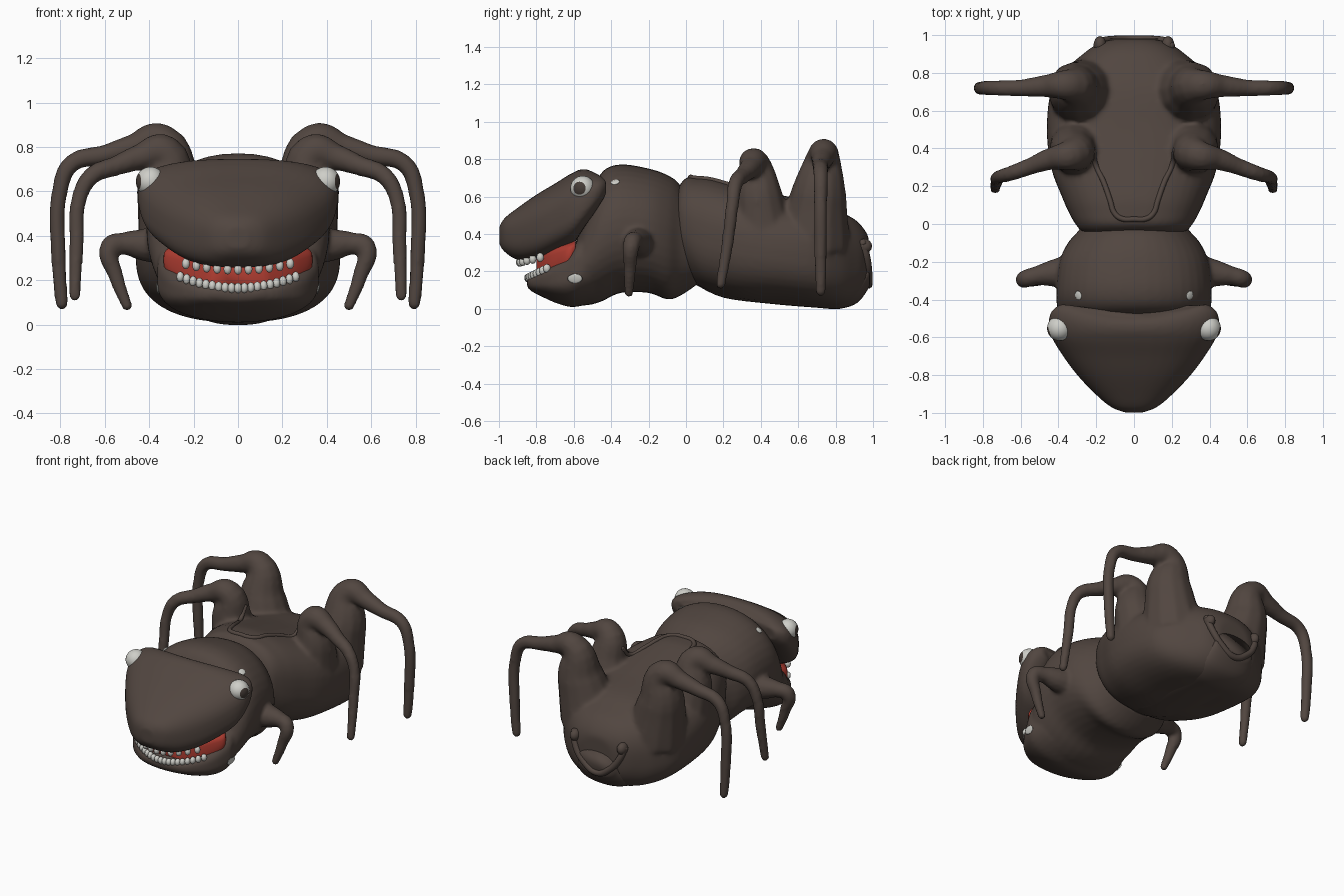
import bpy, bmesh, math
from mathutils import Vector
from mathutils.bvhtree import BVHTree

if "Cube" in bpy.data.objects:
    bpy.data.objects.remove(bpy.data.objects["Cube"])


def material(name, rgb):
    m = bpy.data.materials.new(name)
    m.diffuse_color = (*rgb, 1)
    m.use_nodes = True
    m.node_tree.nodes["Principled BSDF"].inputs["Base Color"].default_value = m.diffuse_color
    return m


HIDE = material("brown hide", (0.083, 0.061, 0.051))
RED = material("mouth red", (0.42, 0.045, 0.03))
BONE = material("tooth grey", (0.62, 0.62, 0.58))
PUPIL = material("pupil brown", (0.06, 0.045, 0.038))


def finish(name, bm, *mats):
    bmesh.ops.recalc_face_normals(bm, faces=bm.faces)
    for f in bm.faces:
        f.smooth = True
    me = bpy.data.meshes.new(name)
    bm.to_mesh(me)
    bm.free()
    for m in mats:
        me.materials.append(m)
    ob = bpy.data.objects.new(name, me)
    bpy.context.collection.objects.link(ob)
    return ob


def loft(bm, stations, top=2.3, bottom=2.3, sides=40, steps=4):
    """Superellipse rings along y; station = (y, half width, z bottom, z top)."""
    pts = [Vector(s) for s in stations]
    path = []
    for i in range(len(pts) - 1):
        a, b = pts[max(i - 1, 0)], pts[i]
        c, d = pts[i + 1], pts[min(i + 2, len(pts) - 1)]
        for k in range(steps):
            t = k / steps
            path.append(0.5 * (2 * b + (c - a) * t + (2 * a - 5 * b + 4 * c - d) * t ** 2
                               + (3 * b - a - 3 * c + d) * t ** 3))
    path.append(pts[-1])
    rings = []
    for y, w, zb, zt in path:
        ring = []
        for k in range(sides):
            a = 2 * math.pi * k / sides
            c, s = math.cos(a), math.sin(a)
            p = top if s > 0 else bottom
            x = w * math.copysign(abs(c) ** (2 / p), c)
            z = (zb + zt) / 2 + (zt - zb) / 2 * math.copysign(abs(s) ** (2 / p), s)
            ring.append(bm.verts.new((x, y, z)))
        rings.append(ring)
    for r, q in zip(rings, rings[1:]):
        for k in range(sides):
            n = (k + 1) % sides
            bm.faces.new((r[k], r[n], q[n], q[k]))
    bm.faces.new(rings[0][::-1])
    bm.faces.new(rings[-1])


def tube(bm, points):
    """Tapered round tube through (x, y, z, radius) points, added to bm."""
    cu = bpy.data.curves.new("path", 'CURVE')
    cu.dimensions = '3D'
    cu.bevel_depth = 1
    cu.bevel_resolution = 4
    cu.resolution_u = 6
    cu.use_fill_caps = True
    sp = cu.splines.new('BEZIER')
    sp.bezier_points.add(len(points) - 1)
    for bp, p in zip(sp.bezier_points, points):
        bp.co = p[:3]
        bp.radius = p[3]
        bp.handle_left_type = bp.handle_right_type = 'AUTO'
    ob = bpy.data.objects.new("path", cu)
    bpy.context.collection.objects.link(ob)
    bpy.context.view_layer.update()
    me = bpy.data.meshes.new_from_object(ob.evaluated_get(bpy.context.evaluated_depsgraph_get()))
    bm.from_mesh(me)
    bpy.data.objects.remove(ob)
    bpy.data.meshes.remove(me)
    bmesh.ops.remove_doubles(bm, verts=bm.verts, dist=0.0002)
    # round tip at the foot
    ball(bm, points[-1][:3], (points[-1][3],) * 3)


def ball(bm, at, size, seg=14):
    vs = bmesh.ops.create_uvsphere(bm, u_segments=seg, v_segments=seg // 2 + 1, radius=1)['verts']
    bmesh.ops.scale(bm, vec=size, verts=vs)
    bmesh.ops.translate(bm, vec=at, verts=vs)
    return vs


def mirrored(points):
    return [[(s * p[0], *p[1:]) for p in points] for s in (-1, 1)]


def fuse(ob, voxel=0.014, smooth=6):
    """Blend overlapping volumes into one soft skin."""
    r = ob.modifiers.new("blend", 'REMESH')
    r.mode = 'VOXEL'
    r.voxel_size = voxel
    r.use_smooth_shade = True
    s = ob.modifiers.new("soften", 'SMOOTH')
    s.factor = 0.5
    s.iterations = smooth


# abdomen with the two rear pairs of legs
bm = bmesh.new()
loft(bm, [(-.06, .15, .38, .59), (-.04, .27, .29, .65), (0, .31, .2, .70), (.06, .345, .13, .705),
          (.14, .38, .09, .70), (.3, .44, .05, .66), (.5, .462, .035, .61), (.7, .44, .015, .57),
          (.82, .36, .012, .52), (.9, .27, .04, .48), (.95, .2, .09, .43), (.978, .12, .15, .38)], 2.4, 2.7)
hind = [(.25, .68, .35, .20), (.31, .71, .62, .15), (.35, .735, .825, .085), (.47, .73, .80, .06),
        (.6, .72, .765, .046), (.75, .72, .725, .041), (.803, .72, .6, .037), (.808, .72, .3, .035),
        (.795, .72, .095, .03)]
middle = [(.28, .42, .35, .17), (.32, .39, .6, .13), (.335, .365, .775, .085), (.44, .345, .755, .06),
          (.55, .305, .715, .046), (.66, .265, .67, .041), (.715, .25, .57, .036), (.727, .225, .37, .034),
          (.735, .185, .13, .028)]
for pts in mirrored(hind) + mirrored(middle):
    tube(bm, pts)
abdomen = finish("abdomen_and_rear_legs", bm, HIDE)
fuse(abdomen, smooth=8)

# thorax, lower jaw and front legs
bm = bmesh.new()
loft(bm, [(-.62, .30, .03, .25), (-.57, .355, .02, .42), (-.52, .38, .02, .58), (-.45, .405, .04, .73),
          (-.35, .412, .085, .772), (-.2, .395, .085, .75), (-.1, .35, .05, .715), (-.03, .29, .07, .66),
          (.06, .24, .13, .5)], 2.15, 2.15)
loft(bm, [(-.85, .10, .115, .16), (-.82, .18, .09, .172), (-.76, .265, .06, .21), (-.7, .315, .033, .247),
          (-.63, .35, .012, .30), (-.58, .365, .012, .36), (-.5, .35, .03, .42)], 5, 2.1)
front = [(.30, -.25, .36, .1), (.42, -.26, .36, .075), (.52, -.275, .365, .05), (.575, -.29, .35, .047),
         (.55, -.30, .22, .034), (.50, -.305, .085, .024)]
for pts in mirrored(front):
    tube(bm, pts)
thorax = finish("thorax_jaw_and_front_legs", bm, HIDE)
fuse(thorax, 0.012, smooth=4)

# upper head, its rear edge drawn forward at the middle
bm = bmesh.new()
loft(bm, [(-.998, .045, .345, .44), (-.97, .12, .305, .485), (-.9, .205, .262, .54), (-.8, .30, .262, .61),
          (-.7, .375, .295, .67), (-.6, .435, .345, .73), (-.52, .452, .44, .747), (-.46, .435, .53, .738),
          (-.425, .39, .59, .715)], 2.6, 3)
for v in bm.verts:
    if v.co.y > -.6:
        v.co.y -= .065 * max(0, 1 - (v.co.x / .36) ** 2) * (v.co.y + .6) / .175
head = finish("upper_head", bm, HIDE)
fuse(head, 0.012, smooth=4)

# red mouth lining between head and jaw
bm = bmesh.new()
loft(bm, [(-.80, .13, .13, .30), (-.75, .22, .14, .33), (-.7, .28, .16, .35),
          (-.63, .335, .21, .36), (-.59, .32, .26, .37)], 4, 4)
finish("mouth_lining", bm, RED)

# nostrils
bm = bmesh.new()
for s in (-1, 1):
    ball(bm, (s * .05, -.97, .38), (.026, .026, .024))
    ball(bm, (s * .085, -.955, .37), (.02, .025, .022))
finish("nostrils", bm, HIDE)

# teeth
bm = bmesh.new()
for i in range(11):
    x = -.235 + .047 * i
    ball(bm, (x, -.89 + 2.0 * x * x, .25 + .45 * x * x), (.019, .02, .025), 10)
finish("upper_teeth", bm, BONE)
bm = bmesh.new()
for i in range(19):
    x = -.26 + .52 / 18 * i
    ball(bm, (x, -.845 + 1.5 * x * x, .165 + .75 * x * x), (.018, .02, .024), 10)
finish("lower_teeth", bm, BONE)

# eyes with the pupil coloured by direction
for s, side in ((-1, "left"), (1, "right")):
    bm = bmesh.new()
    vs = ball(bm, (0, 0, 0), (.066,) * 3, 32)
    for f in bm.faces:
        f.material_index = 1 if f.calc_center_median().normalized().z > .88 else 0
    look = Vector((s * .92, -.3, .0)).to_track_quat('Z', 'Y')
    bmesh.ops.rotate(bm, cent=(0, 0, 0), matrix=look.to_matrix(), verts=vs)
    bmesh.ops.translate(bm, vec=(s * .394, -.552, .645), verts=vs)
    finish(side + "_eye", bm, BONE, PUPIL)

bpy.context.view_layer.update()
deps = bpy.context.evaluated_depsgraph_get()

# raised back ridges that follow the abdomen
tree = BVHTree.FromObject(abdomen, deps)
half = [(.215, .39), (.205, .32), (.16, .22), (.125, .12), (.105, .06), (.07, .03)]
line = [(-x, y) for x, y in half] + [(0, .025)] + [(x, y) for x, y in reversed(half)]
pts = []
for x, y in line:
    hit = tree.ray_cast(Vector((x, y, 2)), Vector((0, 0, -1)))[0]
    pts.append((x, y, min(hit.z, .71) if hit else .68, .014))
bm = bmesh.new()
tube(bm, pts)
finish("back_ridge", bm, HIDE)

# tail rim with two knobs
bm = bmesh.new()
rim = [(.195, .945, .35), (.17, .965, .27), (.1, .975, .18)]
path = [(-x, y, z, .022) for x, y, z in rim] + [(0, .975, .13, .022)] + [(x, y, z, .022) for x, y, z in rim[::-1]]
tube(bm, path)
for s in (-1, 1):
    ball(bm, (s * .18, .95, .335), (.033, .045, .04))
finish("tail_rim", bm, HIDE)

# belly plate
bm = bmesh.new()
loft(bm, [(.05, .1, .13, .2), (.2, .14, .06, .18), (.45, .18, .027, .17), (.7, .2, .006, .17),
          (.82, .2, 0, .17), (.92, .18, .035, .2), (.982, .14, .12, .28)], 2.2, 2.2)
finish("belly_plate", bm, HIDE)

# pale spots on the jaw and behind the head
tree = BVHTree.FromObject(thorax, deps)
bm = bmesh.new()
for s in (-1, 1):
    for at, w, h in (((.5, -.61, .14), .04, .026), ((.37, -.4, .78), .024, .022)):
        co, normal = tree.find_nearest(Vector((s * at[0], at[1], at[2])))[:2]
        vs = ball(bm, (0, 0, 0), (w, h, .0048))
        bmesh.ops.rotate(bm, cent=(0, 0, 0), matrix=normal.to_track_quat('Z', 'Y').to_matrix(), verts=vs)
        bmesh.ops.translate(bm, vec=co + normal * .002, verts=vs)
finish("pale_spots", bm, BONE)
